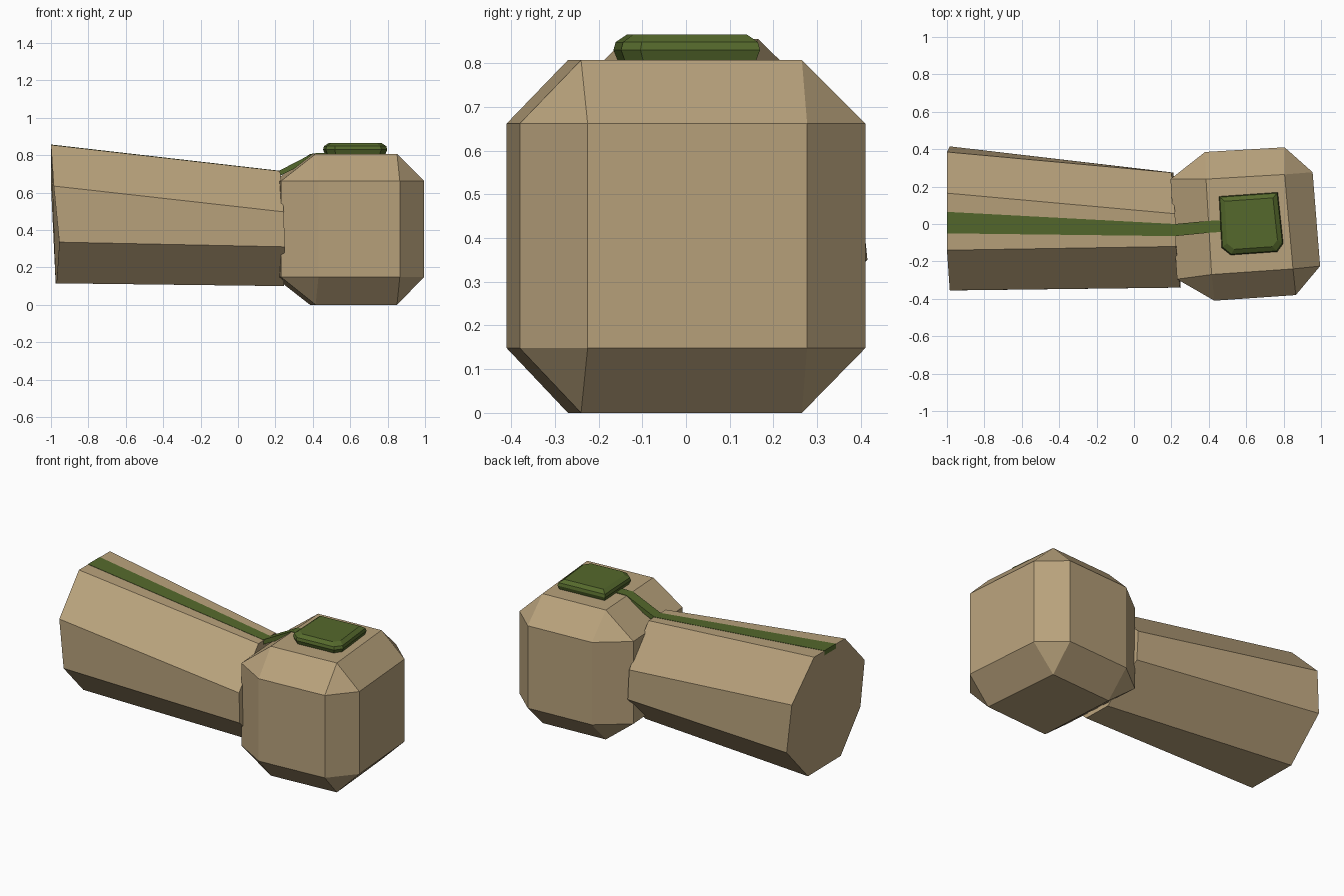
import bpy, bmesh, math
from mathutils import Vector, Matrix

if "Cube" in bpy.data.objects:
    bpy.data.objects.remove(bpy.data.objects["Cube"])


def material(name, rgb):
    m = bpy.data.materials.new(name)
    m.diffuse_color = (*rgb, 1)
    m.use_nodes = True
    m.node_tree.nodes["Principled BSDF"].inputs["Base Color"].default_value = m.diffuse_color
    return m


TAN = material("tan", (0.48, 0.36, 0.20))
GREEN = material("green", (0.09, 0.14, 0.025))


def finish(name, bm, mat):
    bmesh.ops.recalc_face_normals(bm, faces=bm.faces)
    me = bpy.data.meshes.new(name)
    bm.to_mesh(me)
    bm.free()
    me.materials.append(mat)
    ob = bpy.data.objects.new(name, me)
    bpy.context.collection.objects.link(ob)
    return ob


def loft(name, rings, mat):
    bm = bmesh.new()
    vs = [[bm.verts.new(p) for p in r] for r in rings]
    n = len(vs[0])
    for a, b in zip(vs, vs[1:]):
        for i in range(n):
            j = (i + 1) % n
            bm.faces.new((a[i], a[j], b[j], b[i]))
    bm.faces.new(vs[0])
    bm.faces.new(vs[-1])
    return finish(name, bm, mat)


# forearm: tapered octagon with slightly skewed ends
outer = [(-1, .165, .855), (-1, -.14, .855), (-.985, -.355, .635), (-.955, -.355, .335),
         (-.97, -.14, .115), (-.975, .19, .115), (-.985, .415, .35), (-1, .385, .64)]
wrist = [(.22, .055, .715), (.225, -.12, .715), (.245, -.34, .497), (.25, -.34, .31),
         (.245, -.12, .10), (.24, .06, .10), (.21, .275, .31), (.20, .275, .497)]
loft("forearm", [outer, wrist], TAN)

# hand: chamfered block, slightly turned
side = [(.43, -.41), (.865, -.38), (.995, -.225), (.955, .277),
        (.805, .41), (.38, .385), (.195, .24), (.23, -.295)]
cap = [(.415, -.27), (.85, -.24), (.805, .265), (.385, .24)]
bm = bmesh.new()
for z in (.148, .662):
    for x, y in side:
        bm.verts.new((x, y, z))
for z in (.0, .807):
    for x, y in cap:
        bm.verts.new((x, y, z))
bmesh.ops.convex_hull(bm, input=bm.verts)
bmesh.ops.dissolve_limit(bm, angle_limit=math.radians(6), verts=bm.verts, edges=bm.edges)
finish("hand", bm, TAN)

# green pad on the back of the hand
outline = [(-.16, .155), (.155, .155), (.165, -.12), (.13, -.162), (-.12, -.162), (-.165, -.12)]
turn = Matrix.Rotation(math.radians(4), 4, 'Z')
rings = []
for s, z in ((.93, .80), (1, .83), (.97, .848), (.82, .865)):
    rings.append([turn @ Vector((x * s, y * s, 0)) + Vector((.625, .004, z)) for x, y in outline])
loft("hand_pad", rings, GREEN)

# green stripe along the forearm and up to the pad
path = [(-1, .065, -.05, .857), (.22, .0, -.065, .717), (.40, .017, -.047, .81), (.50, .02, -.04, .812)]
loft("stripe", [[(x, a, z), (x, b, z), (x, b, z - .03), (x, a, z - .03)] for x, a, b, z in path], GREEN)
